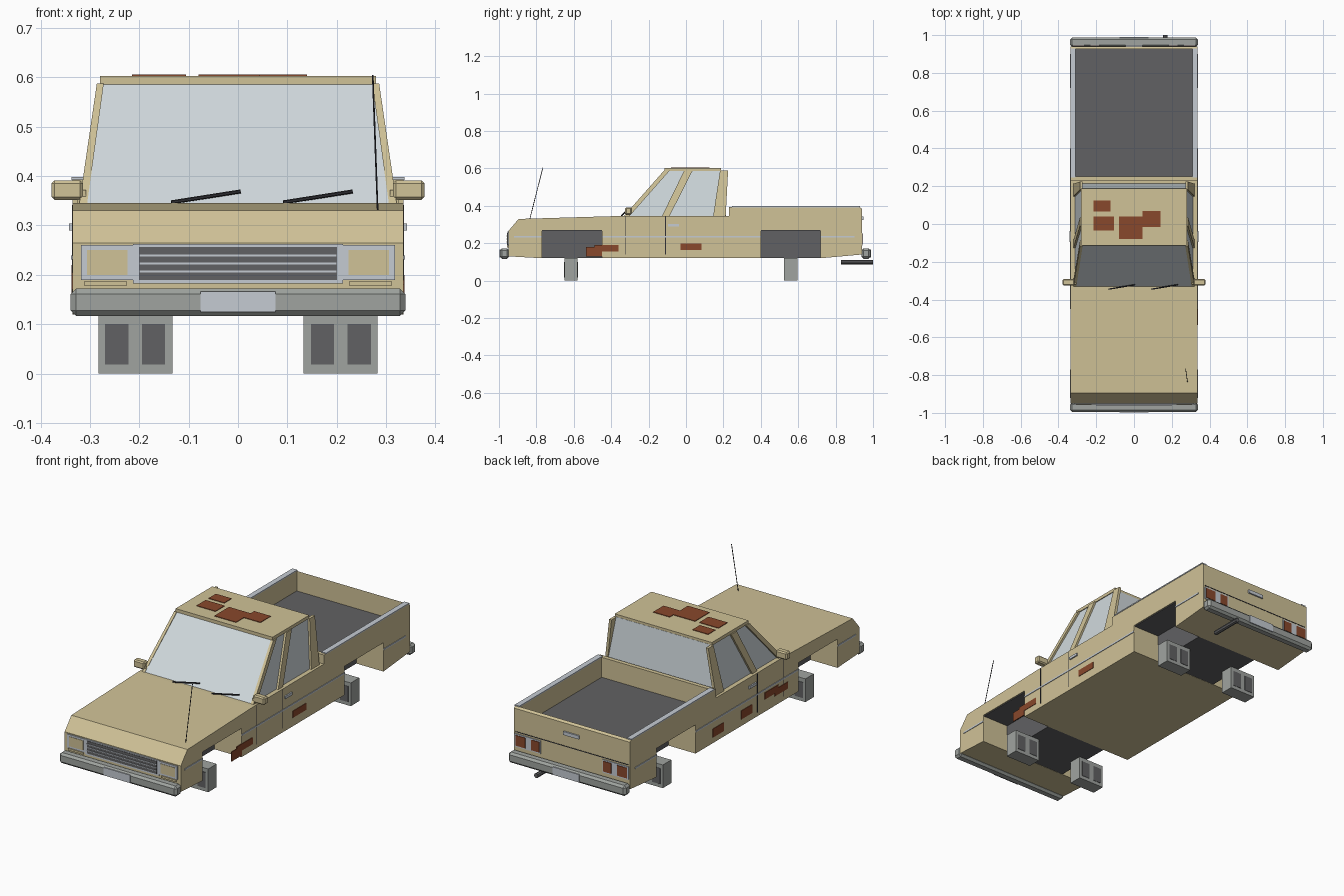
import bpy, bmesh
from mathutils import Vector

if "Cube" in bpy.data.objects:
    bpy.data.objects.remove(bpy.data.objects["Cube"])


def material(name, r, g, b):
    m = bpy.data.materials.new(name)
    m.use_nodes = True
    m.diffuse_color = (r, g, b, 1)
    m.node_tree.nodes["Principled BSDF"].inputs["Base Color"].default_value = (r, g, b, 1)
    return m


TAN = material("tan paint", .63, .54, .31)
GLASS = material("pale glass", .63, .69, .72)
GREY = material("bumper grey", .35, .37, .35)
DARK = material("dark grey", .12, .12, .125)
CHROME = material("light chrome", .56, .60, .65)
RUST = material("rust red", .25, .065, .025)
BLACK = material("black trim", .03, .03, .037)


def finish(name, bm, mat, bevel=0):
    bmesh.ops.recalc_face_normals(bm, faces=bm.faces)
    me = bpy.data.meshes.new(name)
    bm.to_mesh(me)
    bm.free()
    me.materials.append(mat)
    ob = bpy.data.objects.new(name, me)
    bpy.context.collection.objects.link(ob)
    if bevel:
        mod = ob.modifiers.new("bevel", "BEVEL")
        mod.width, mod.segments = bevel, 1
    return ob


def loft(name, lower, upper, mat, bevel=0):
    """Solid between two matching loops of points."""
    bm = bmesh.new()
    a = [bm.verts.new(p) for p in lower]
    b = [bm.verts.new(p) for p in upper]
    bm.faces.new(a)
    bm.faces.new(b)
    for i in range(len(a)):
        j = (i + 1) % len(a)
        bm.faces.new((a[i], a[j], b[j], b[i]))
    return finish(name, bm, mat, bevel)


def rect(x, y, z):
    return [(x[0], y[0], z), (x[1], y[0], z), (x[1], y[1], z), (x[0], y[1], z)]


def box(name, x, y, z, mat, bevel=0):
    return loft(name, rect(x, y, z[0]), rect(x, y, z[1]), mat, bevel)


def span(s, a, b):
    """Interval a..b on side s, in rising order."""
    return tuple(sorted((s * a, s * b)))


def rod(name, p, q, radius, mat, sides=6):
    p, q = Vector(p), Vector(q)
    bm = bmesh.new()
    bmesh.ops.create_cone(bm, cap_ends=True, segments=sides, radius1=radius,
                          radius2=radius, depth=(q - p).length)
    turn = (q - p).to_track_quat("Z", "Y")
    for v in bm.verts:
        v.co = turn @ v.co + (p + q) / 2
    return finish(name, bm, mat)


# Body: side profile with wheel bays and cargo bed notch
W = .335
profile = [(-.95, .13), (-.95, .265), (-.895, .33), (-.35, .346), (.23, .346),
           (.23, .393), (.252, .393), (.252, .285), (.927, .285), (.927, .393),
           (.94, .385), (.94, .14), (.72, .12), (.72, .27), (.40, .27), (.40, .12),
           (-.45, .12), (-.45, .27), (-.77, .27), (-.77, .12)]
loft("body", [(-W, y, z) for y, z in profile], [(W, y, z) for y, z in profile], TAN)
box("bed_floor", (-.31, .31), (.252, .927), (.284, .289), DARK)

# Wheel bays: dark core and ceiling, with axle blocks below
for end, y0, y1, yc in (("front", -.77, -.45, -.615), ("rear", .40, .72, .56)):
    box(end + "_bay_core", (-.18, .18), (y0, y1), (.121, .27), DARK)
    box(end + "_bay_ceiling", (-.33, .33), (y0, y1), (.266, .271), DARK)
    for s, side in ((1, "left"), (-1, "right")):
        box(f"{end}_{side}_wheel_block", span(s, .133, .283), (yc - .035, yc + .035),
            (0, .121), GREY)
        for k in (.148, .222):
            box(f"{end}_{side}_wheel_slot", span(s, k, k + .047),
                (yc - .037, yc + .037), (.018, .1), DARK)

# Cab glass and roof
loft("cab_glass", rect((-.312, .312), (-.335, .215), .34),
     rect((-.275, .275), (-.11, .188), .59), GLASS)
box("roof", (-.28, .28), (-.115, .187), (.586, .603), TAN)
for x, y in (((-.215, -.125), (.065, .125)), ((-.215, -.105), (-.035, .04)),
             ((-.08, .045), (-.08, .04)), ((.045, .14), (-.015, .07))):
    box("roof_rust_patch", x, y, (.602, .606), RUST)

pillars = {"front": (-.335, -.305, -.118, -.088), "middle": (-.13, -.09, -.01, .035),
           "rear": (.145, .212, .182, .225)}
for s, side in ((1, "left"), (-1, "right")):
    # Pillars
    for name, (b0, b1, t0, t1) in pillars.items():
        loft(f"{side}_{name}_pillar", rect(span(s, .306, .322), (b0, b1), .342),
             rect(span(s, .272, .286), (t0, t1), .588), TAN)
    # Cargo bed side and rail
    box(side + "_bed_side", span(s, .31, W), (.252, .927), (.285, .393), TAN)
    box(side + "_bed_rail", span(s, .309, .337), (.245, .93), (.392, .398), CHROME)
    # Side trim, door seams and handle
    for y in ((-.92, -.77), (-.45, .40), (.72, .90)):
        box(side + "_trim_strip", span(s, .334, .338), y, (.231, .239), CHROME)
    for y in (-.325, -.11):
        box(side + "_door_seam", span(s, .334, .3365), (y - .002, y + .002),
            (.14, .342), BLACK)
    box(side + "_door_handle", span(s, .334, .342), (-.095, -.038), (.29, .304), CHROME)
    # Mirror
    box(side + "_mirror", span(s, .314, .378), (-.325, -.29), (.352, .391), TAN, .006)
    box(side + "_mirror_arm", span(s, .308, .325), (-.32, -.3), (.342, .372), TAN)
    # Headlight frame, lens and indicator
    box(side + "_headlight_frame", span(s, .212, .318), (-.955, -.949), (.19, .26), CHROME)
    box(side + "_headlight", span(s, .224, .306), (-.957, -.949), (.2, .25), TAN)
    box(side + "_indicator", span(s, .226, .311), (-.956, -.949), (.177, .187), TAN)
    # Tail light
    box(side + "_tail_frame", span(s, .178, .328), (.939, .944), (.188, .256), CHROME)
    for a, b in ((.185, .23), (.265, .322)):
        box(side + "_tail_lens", span(s, a, b), (.939, .947), (.195, .249), RUST)

# Side rust patches: side, y range, z range
for s, y, z in ((1, (-.49, -.36), (.155, .19)), (1, (-.535, -.45), (.13, .18)),
                (1, (-.03, .083), (.165, .2)), (-1, (-.36, -.25), (.17, .205)),
                (-1, (-.28, -.17), (.185, .22)), (-1, (-.065, .025), (.155, .2)),
                (-1, (.17, .26), (.15, .195))):
    box("side_rust_patch", span(s, .333, .3375), y, z, RUST)

# Grille
box("grille_frame", (-.213, .213), (-.955, -.949), (.182, .262), CHROME)
box("grille_panel", (-.201, .201), (-.957, -.949), (.19, .256), DARK)
for i in range(3):
    z = .2065 + i * .0165
    box("grille_slat", (-.201, .201), (-.96, -.949), (z - .002, z + .002), CHROME)

# Bumpers and number plates
for name, s, y in (("front", -1, .945), ("rear", 1, .937)):
    box(name + "_bumper", (-.339, .339), span(s, y, y + .05), (.117, .172), GREY, .011)
    box(name + "_plate", (-.076, .076), span(s, y + .048, y + .053), (.125, .166), CHROME)

# Tailgate details and exhaust
box("tailgate_handle", (-.045, .045), (.939, .948), (.325, .343), CHROME)
box("tailgate_seam", (-.325, .325), (.939, .9415), (.263, .267), BLACK)
rod("exhaust_pipe", (.165, .83, .099), (.165, 1, .099), .012, DARK, 8)

# Wipers and antenna
for x in (-.135, .092):
    rod("wiper", (x, -.345, .347), (x + .14, -.322, .369), .004, BLACK)
rod("antenna", (.283, -.835, .33), (.273, -.765, .605), .0018, BLACK)
